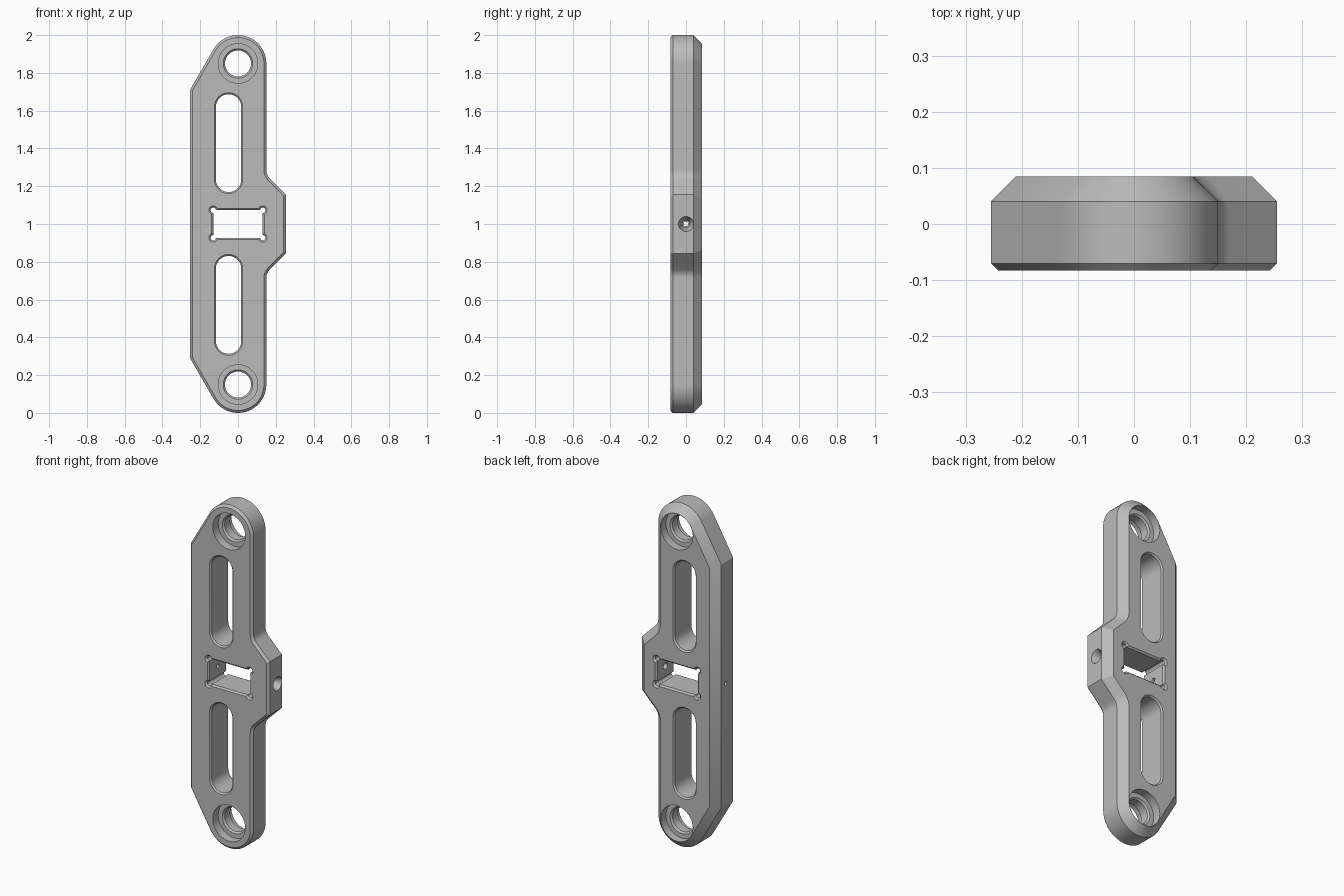
import bpy, bmesh, math
from mathutils import Vector

if "Cube" in bpy.data.objects:
    bpy.data.objects.remove(bpy.data.objects["Cube"])

FRONT, BACK = -0.083, 0.085
bm = bmesh.new()
front_edges, back_edges = [], []   # borders of the two flat faces
gaps = []                          # side walls pierced by the cross hole


def arc(cx, cz, r, a0, a1, n):
    """Points on an arc, angles in degrees."""
    angles = [math.radians(a0 + (a1 - a0) * i / n) for i in range(n + 1)]
    return [Vector((cx + r * math.cos(a), cz + r * math.sin(a))) for a in angles]


def offset(loop, d):
    """Mitred outward offset of a counter-clockwise loop."""
    out = []
    for i, p in enumerate(loop):
        a = (p - loop[i - 1]).normalized()
        b = (loop[(i + 1) % len(loop)] - p).normalized()
        na, nb = Vector((a.y, -a.x)), Vector((b.y, -b.x))
        out.append(p + (na + nb) * d / (1 + na.dot(nb)))
    return out


def edges_of(ring):
    """Edges of a closed ring of vertices."""
    out = []
    for i, v in enumerate(ring):
        u = ring[i - 1]
        out.append(bm.edges.get((u, v)) or bm.edges.new((u, v)))
    return out


def band(lo, hi):
    """Wall between two rings; quads crossed by the cross hole stay open."""
    for i in range(len(lo)):
        j = (i + 1) % len(lo)
        quad = (lo[i], lo[j], hi[j], hi[i])
        spans_z = (lo[i].co.z - 1) * (lo[j].co.z - 1) < 0
        if spans_z and lo[i].co.y < 0 < hi[i].co.y:
            gaps.append(quad)
        else:
            bm.faces.new(quad)


def wall(loop, levels):
    """Wall along y from front to back, given (y, offset) levels."""
    rings = [[bm.verts.new((p.x, y, p.y)) for p in offset(loop, d)] for y, d in levels]
    for lo, hi in zip(rings, rings[1:]):
        band(lo, hi)
    front_edges.extend(edges_of(rings[0]))
    back_edges.extend(edges_of(rings[-1]))


def through(c):
    """Levels of a straight opening with a chamfer c on both faces."""
    return [(FRONT, c), (FRONT + c, 0), (BACK - c, 0), (BACK, c)]


# Outline: rounded ends, sloped left corners, side bump with filleted roots
f = 0.06
t = f * math.tan(math.radians(22.5))
upper = ([Vector((0.255, 1.155))] + arc(0.15 + f, 1.26 + t, f, 225, 180, 8)
         + arc(0, 1.85, 0.15, 0, 150, 40) + [Vector((-0.255, 1.709))])
lower = [Vector((p.x, 2 - p.y)) for p in reversed(upper)]
wall(upper + lower,
     [(FRONT, -0.013), (FRONT + 0.013, 0), (BACK - 0.045, 0), (BACK, -0.045)])

for s in (-1, 1):
    # Long slots
    z, h = 1 + s * 0.428, 0.192
    wall(arc(-0.05, z + h, 0.067, 0, 180, 24) + arc(-0.05, z - h, 0.067, 180, 360, 24),
         through(0.008))
    # Bolt holes with a recess on each face
    w = 0.0355
    wall(arc(0, 1 + s * 0.85, 0.069, 0, 360, 48)[:-1], [
        (FRONT, w), (FRONT + 0.05, w), (FRONT + 0.05, 0.009), (FRONT + 0.059, 0),
        (BACK - 0.059, 0), (BACK - 0.05, 0.009), (BACK - 0.05, w), (BACK, w - 0.001)])

# Centre window with relieved corners
window = []
for sx, sz, a in ((1, 1, -90), (-1, 1, 0), (-1, -1, 90), (1, -1, 180)):
    window += arc(sx * 0.131, 1 + sz * 0.073, 0.014, a, a + 270, 18)
wall(window, through(0.009))

# Flat front and back faces around all openings
bmesh.ops.triangle_fill(bm, edges=front_edges, use_beauty=True, normal=(0, -1, 0))
bmesh.ops.triangle_fill(bm, edges=back_edges, use_beauty=True, normal=(0, 1, 0))

# Cross hole: narrow on the left, countersunk on the bump side
tubes = [[(-0.255, 0.012), (-0.131, 0.012)],
         [(0.131, 0.019), (0.21, 0.019), (0.255, 0.04)]]
for tube in tubes:
    rings = [[bm.verts.new((x, p.x, 1 + p.y)) for p in arc(0, 0, r, 0, 360, 24)[:-1]]
             for x, r in tube]
    for lo, hi in zip(rings, rings[1:]):
        for i in range(len(lo)):
            bm.faces.new((lo[i - 1], lo[i], hi[i], hi[i - 1]))
    # Side walls around each mouth of the hole
    for ring in (rings[0], rings[-1]):
        quad = min(gaps, key=lambda q: abs(q[0].co.x - ring[0].co.x))
        side = 1 if ring[0].co.x > 0 else -1
        bmesh.ops.triangle_fill(bm, edges=edges_of(quad) + edges_of(ring),
                                use_beauty=True, normal=(side, 0, 0))

bmesh.ops.recalc_face_normals(bm, faces=bm.faces[:])
mesh = bpy.data.meshes.new("plate")
bm.to_mesh(mesh)
bm.free()
plate = bpy.data.objects.new("plate", mesh)
bpy.context.scene.collection.objects.link(plate)

grey = bpy.data.materials.new("metal_grey")
grey.diffuse_color = (0.5, 0.5, 0.5, 1)
grey.use_nodes = True
grey.node_tree.nodes["Principled BSDF"].inputs["Base Color"].default_value = grey.diffuse_color
mesh.materials.append(grey)

bpy.context.view_layer.objects.active = plate
plate.select_set(True)
bpy.ops.object.shade_smooth_by_angle(angle=math.radians(25))
